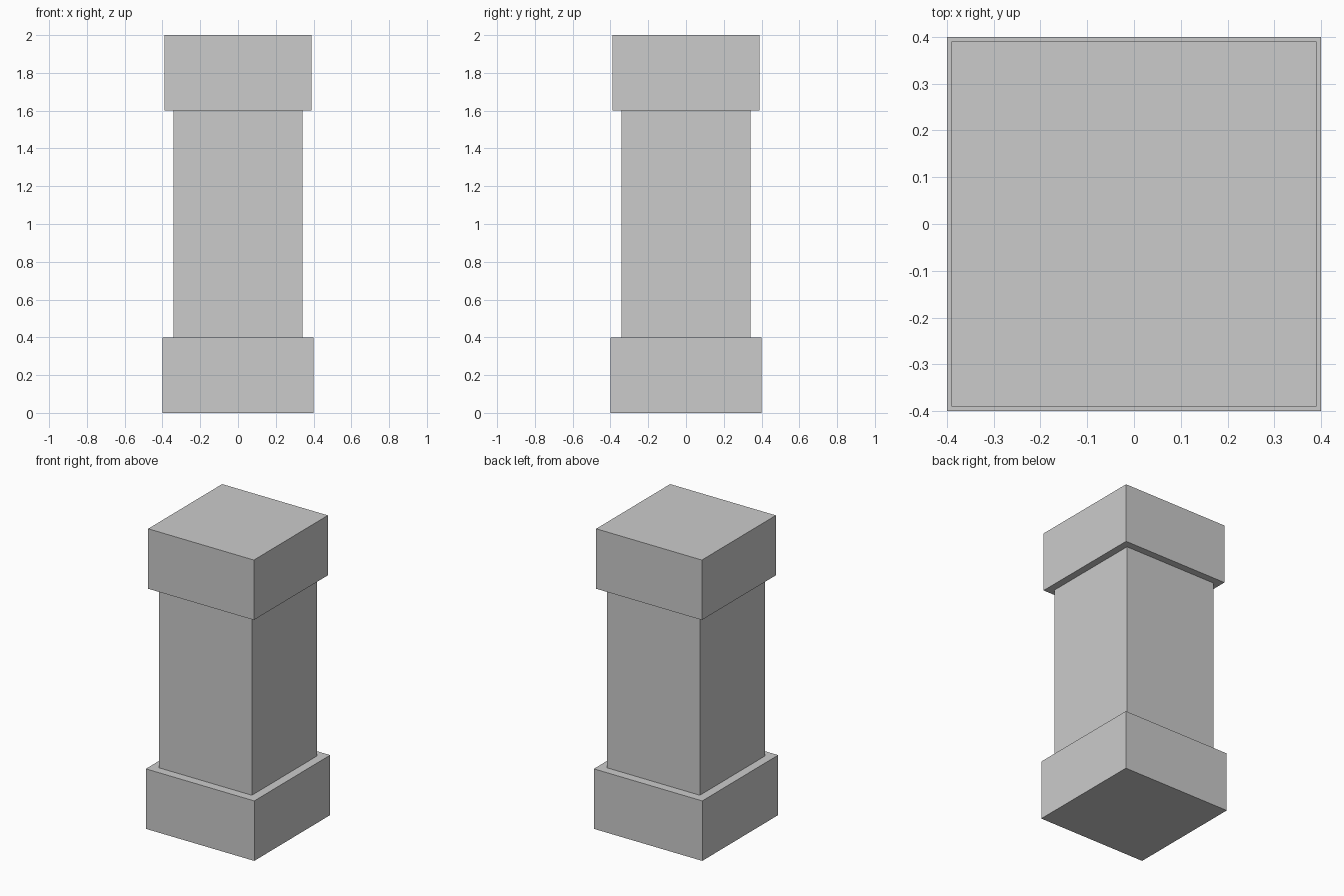
import bpy

if "Cube" in bpy.data.objects:
    bpy.data.objects.remove(bpy.data.objects["Cube"])


def block(name, half_width, z0, z1):
    """Square block centred on the z axis, from z0 to z1."""
    bpy.ops.mesh.primitive_cube_add(size=1, location=(0, 0, (z0 + z1) / 2))
    ob = bpy.context.object
    ob.name = name
    ob.scale = (2 * half_width, 2 * half_width, z1 - z0)
    bpy.ops.object.transform_apply(location=False, rotation=False, scale=True)
    return ob


# Square pillar: wide base, narrower shaft, slightly smaller cap
block("base", 0.40, 0.0, 0.4)
block("shaft", 0.342, 0.4, 1.6)
block("cap", 0.39, 1.6, 2.0)
